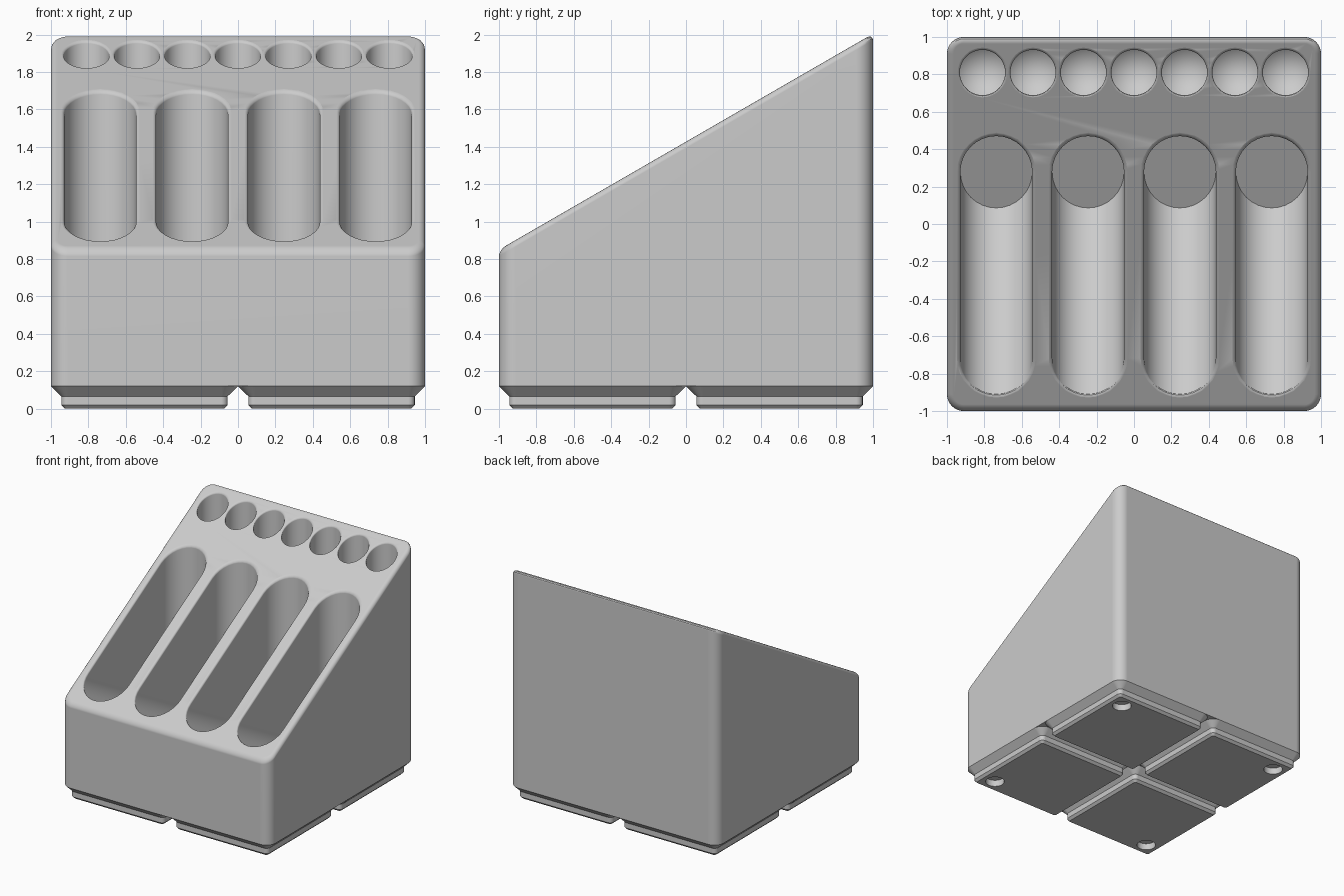
import bpy, bmesh
from math import sin, cos, pi, radians, sqrt

cube = bpy.data.objects.get("Cube")
if cube:
    bpy.data.objects.remove(cube, do_unlink=True)

SLOPE = 1 / sqrt(3)
BASE_TOP = 0.12

grey = bpy.data.materials.new("light_grey")
grey.use_nodes = True
grey.diffuse_color = (0.6, 0.6, 0.6, 1)
grey.node_tree.nodes["Principled BSDF"].inputs["Base Color"].default_value = (0.6, 0.6, 0.6, 1)


def plane(y):
    """Height of the sloped top at depth y."""
    return 1.427 + SLOPE * y


def outline(cx, cy, hx, hy, r, n=8):
    """Rounded rectangle; it becomes a slot or circle when r fills the half size."""
    pts = []
    for k, (sx, sy) in enumerate(((1, 1), (-1, 1), (-1, -1), (1, -1))):
        for i in range(n + 1):
            a = (k + i / n) * pi / 2
            pts.append((cx + sx * (hx - r) + r * cos(a), cy + sy * (hy - r) + r * sin(a)))
    return pts


def flat(pts, z):
    return [(x, y, z) for x, y in pts]


def sloped(pts, depth):
    return [(x, y, plane(y) - depth) for x, y in pts]


def loft(bm, rings):
    """Skin a stack of matching rings and cap both ends."""
    vs = [[bm.verts.new(p) for p in ring] for ring in rings]
    n = len(vs[0])
    for low, high in zip(vs, vs[1:]):
        for i in range(n):
            j = (i + 1) % n
            bm.faces.new((low[i], low[j], high[j], high[i]))
    bm.faces.new(vs[0])
    bm.faces.new(vs[-1])


def make(name, bm):
    bmesh.ops.remove_doubles(bm, verts=bm.verts, dist=1e-5)
    bmesh.ops.recalc_face_normals(bm, faces=bm.faces)
    me = bpy.data.meshes.new(name)
    bm.to_mesh(me)
    bm.free()
    me.materials.append(grey)
    ob = bpy.data.objects.new(name, me)
    bpy.context.collection.objects.link(ob)
    return ob


def activate(ob):
    bpy.ops.object.select_all(action='DESELECT')
    ob.select_set(True)
    bpy.context.view_layer.objects.active = ob


def cut(ob, cutter):
    cutter.hide_render = True
    mod = ob.modifiers.new("cut", 'BOOLEAN')
    mod.operation = 'DIFFERENCE'
    mod.solver = 'EXACT'
    mod.object = cutter
    activate(ob)
    bpy.ops.object.modifier_apply(modifier=mod.name)
    bpy.data.objects.remove(cutter, do_unlink=True)


def smooth(ob):
    activate(ob)
    bpy.ops.object.shade_smooth_by_angle(angle=radians(30))
    mod = ob.modifiers.new("even_shading", 'WEIGHTED_NORMAL')
    mod.keep_sharp = True


def rim(cx, cy, hx, hy, r, f):
    """Rings of a rounded hole mouth, from above the slope down to the wall."""
    rings = [sloped(outline(cx, cy, hx + f, hy + f, r + f), -0.1)]
    for i in range(5):
        a = i / 4 * pi / 2
        o = f * (1 - sin(a))
        rings.append(sloped(outline(cx, cy, hx + o, hy + o, r + o), f * (1 - cos(a))))
    return rings


# Wedge body with rounded corners and a softened top edge
bm = bmesh.new()
rings = [flat(outline(0, 0, 1, 1, 0.09), BASE_TOP)]
f = 0.035
for i in range(5):
    a = i / 4 * pi / 2
    o = f * (1 - cos(a))
    rings.append(sloped(outline(0, 0, 1 - o, 1 - o, 0.09 - o), f * (1 - sin(a))))
loft(bm, rings)
body = make("wedge_body", bm)

# Four long slots: upright back wall, sloped floor, ramp up to the front lip
bm = bmesh.new()
r, back, front = 0.192, 0.278, -0.718
for i in range(4):
    x = (i - 1.5) * 0.491
    rings = rim(x, (back + front) / 2, r, (back - front) / 2 + r, r, 0.018)
    rings.append(sloped(outline(x, back, r, r, r), 2 * SLOPE * (back - front)))
    loft(bm, rings)

# Seven round holes with conical ends along the back
r = 0.121
for i in range(7):
    x = (i - 3) * 0.27
    rings = rim(x, 0.81, r, r, r, 0.012)
    rings.append(flat(outline(x, 0.81, r, r, r), 0.95))
    rings.append(flat(outline(x, 0.81, 0, 0, 0), 0.85))
    loft(bm, rings)
cut(body, make("slot_cutter", bm))
smooth(body)

# Four stepped feet, each with a round recess at its outer corner
for sx, side in ((-1, "right"), (1, "left")):
    for sy, end in ((-1, "front"), (1, "back")):
        bm = bmesh.new()
        loft(bm, [flat(outline(sx / 2, sy / 2, 0.5 - o, 0.5 - o, 0.09 - o), z)
                  for o, z in ((0.075, 0), (0.055, 0.02), (0.055, 0.066), (0, BASE_TOP))])
        foot = make(f"foot_{end}_{side}", bm)
        bm = bmesh.new()
        hole = outline(sx * 0.815, sy * 0.815, 0.077, 0.077, 0.077)
        loft(bm, [flat(hole, -0.05), flat(hole, 0.057)])
        cut(foot, make("recess_cutter", bm))
        smooth(foot)
